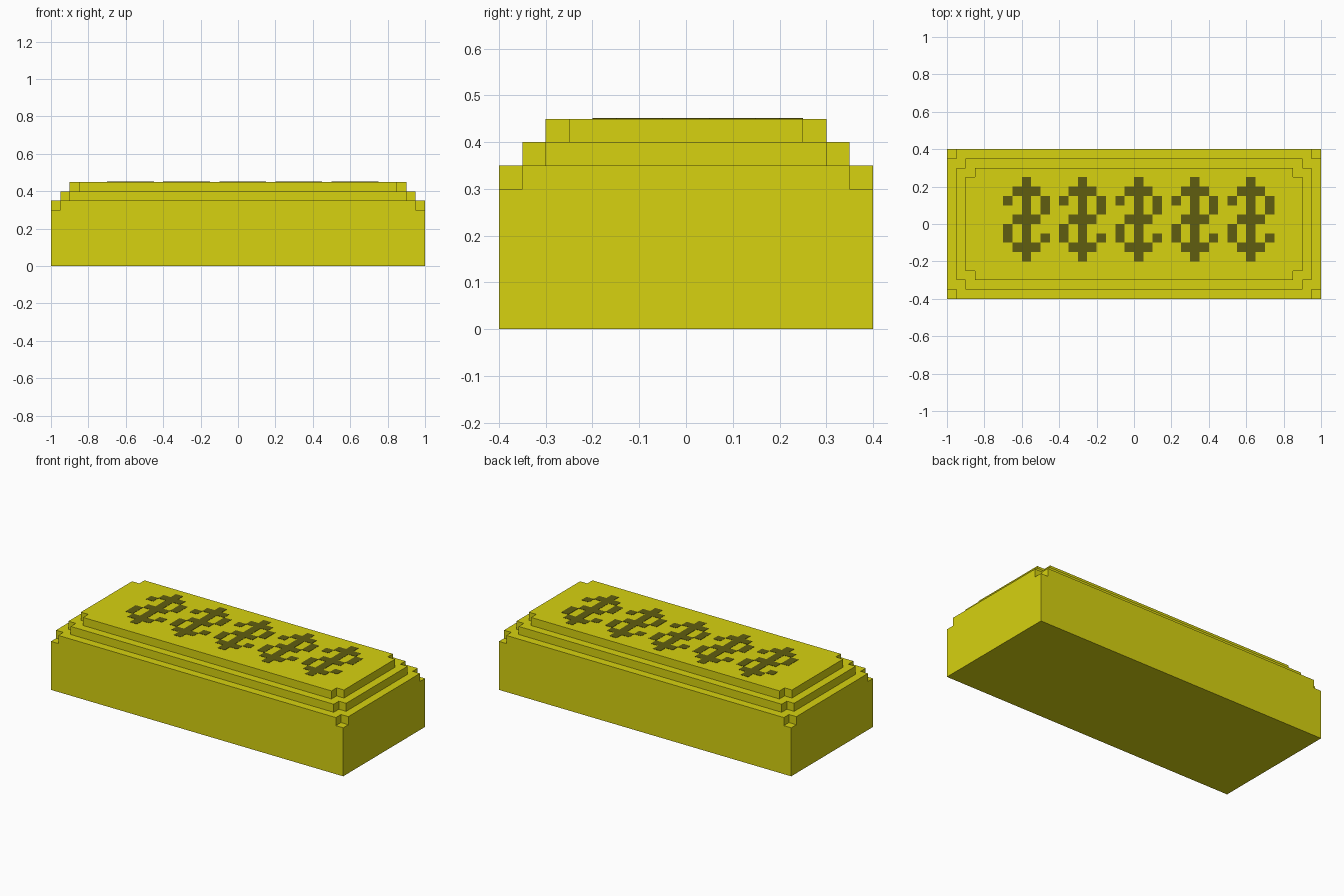
import bpy, bmesh

if "Cube" in bpy.data.objects:
    bpy.data.objects.remove(bpy.data.objects["Cube"])

U = 0.05  # grid unit shared by steps, notches and ornament


def material(name, rgb):
    m = bpy.data.materials.new(name)
    m.diffuse_color = (*rgb, 1.0)
    m.use_nodes = True
    m.node_tree.nodes["Principled BSDF"].inputs["Base Color"].default_value = m.diffuse_color
    return m


gold = material("gold yellow", (0.68, 0.645, 0.005))
olive = material("dark olive", (0.118, 0.110, 0.005))


def prism(bm, outline, z0, z1):
    """Extrude a counter-clockwise outline from z0 to z1."""
    face = bm.faces.new([bm.verts.new((x, y, z0)) for x, y in outline])
    out = bmesh.ops.extrude_face_region(bm, geom=[face], use_keep_orig=True)
    for v in out["geom"]:
        if isinstance(v, bmesh.types.BMVert):
            v.co.z = z1
    bmesh.ops.recalc_face_normals(bm, faces=bm.faces[:])


def finish(bm, name, mat):
    mesh = bpy.data.meshes.new(name)
    bm.to_mesh(mesh)
    bm.free()
    mesh.materials.append(mat)
    ob = bpy.data.objects.new(name, mesh)
    bpy.context.collection.objects.link(ob)
    return ob


def rect(x0, y0, x1, y1):
    return [(x0, y0), (x1, y0), (x1, y1), (x0, y1)]


def notched(hx, hy, n=U):
    """Rectangle with a square bite out of each corner."""
    q = [(hx, hy - n), (hx - n, hy - n), (hx - n, hy)]
    right_top = q
    left_top = [(-x, y) for x, y in reversed(q)]
    left_bottom = [(-x, -y) for x, y in q]
    right_bottom = [(x, -y) for x, y in reversed(q)]
    return right_top + left_top + left_bottom + right_bottom


# Plain block at the bottom
bm = bmesh.new()
prism(bm, rect(-1, -0.4, 1, 0.4), 0, 0.30)
finish(bm, "bar_body", gold)

# Three shrinking steps with notched corners
for i, name in enumerate(("lower_step", "middle_step", "top_step")):
    bm = bmesh.new()
    prism(bm, notched(1 - i * U, 0.4 - i * U), 0.30 + i * U, 0.35 + i * U)
    finish(bm, name, gold)

# Row of five thin pixel ornaments: (column, row, width, height) in grid units
BLOCKS = [
    (2, 0, 1, 1), (1, 1, 3, 1), (2, 2, 1, 2), (1, 4, 3, 1),   # stem and crossbars
    (2, 5, 1, 2), (1, 7, 3, 1), (2, 8, 1, 1),
    (0, 2, 1, 2), (0, 6, 1, 1), (4, 2, 1, 1), (4, 5, 1, 2),   # side blocks
]
for k in range(5):
    left = -0.70 + 0.30 * k
    bm = bmesh.new()
    for c, r, w, h in BLOCKS:
        x, y = left + c * U, -0.20 + r * U
        prism(bm, rect(x, y, x + w * U, y + h * U), 0.45, 0.4515)
    finish(bm, f"pixel_ornament_{k + 1}", olive)
